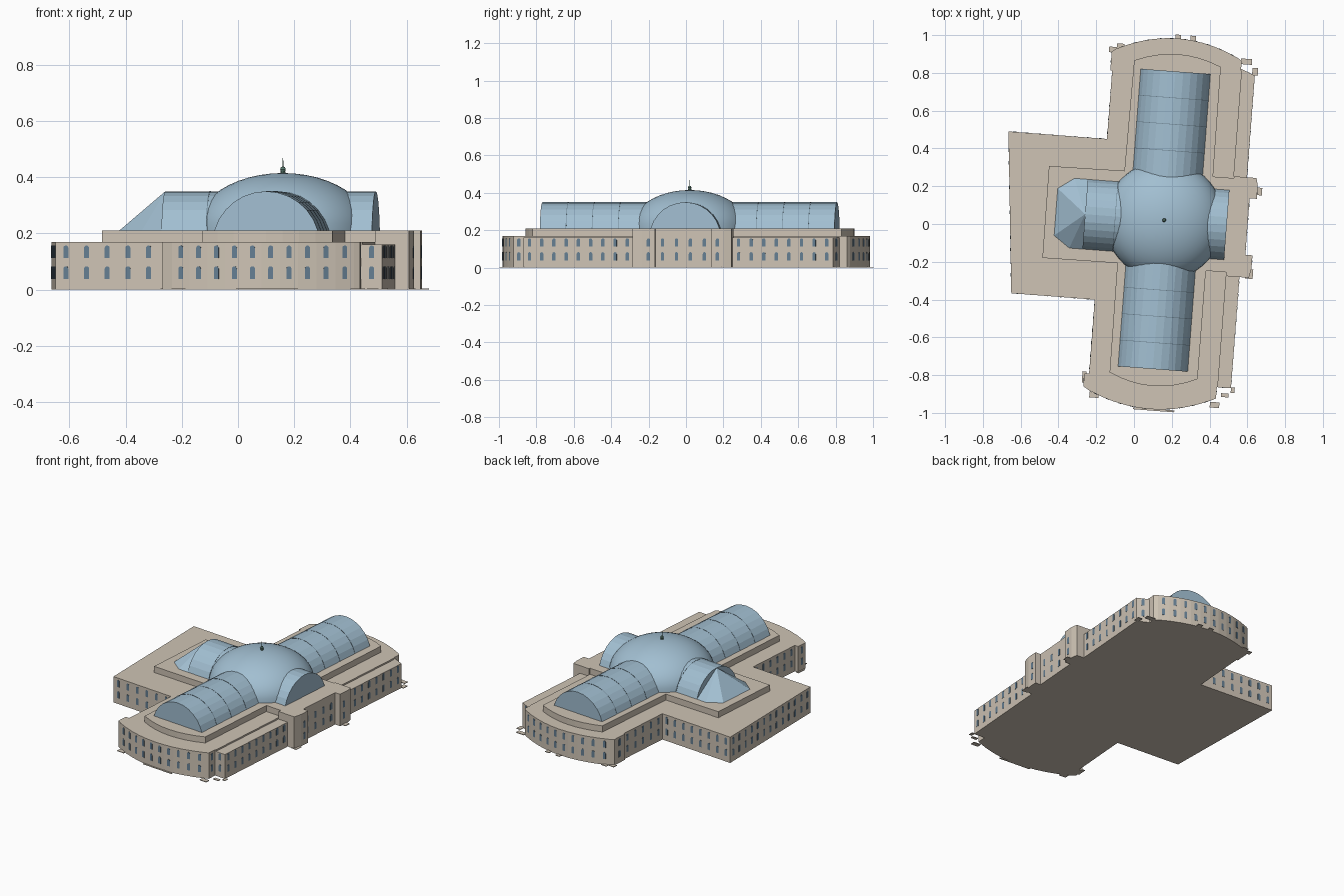
import bpy, bmesh, math
from mathutils import Matrix, Vector

if "Cube" in bpy.data.objects:
    bpy.data.objects.remove(bpy.data.objects["Cube"])

# Local frame: dome centre at the origin, building turned slightly clockwise
FRAME = Matrix.Translation((0.16, 0.02, 0)) @ Matrix.Rotation(math.radians(-4.36), 4, 'Z')


def material(name, rgb):
    m = bpy.data.materials.new(name)
    m.diffuse_color = (*rgb, 1)
    m.use_nodes = True
    m.node_tree.nodes["Principled BSDF"].inputs["Base Color"].default_value = m.diffuse_color
    return m


STONE = material("stone", (0.62, 0.55, 0.46))
GLASS = material("roof_glass", (0.36, 0.52, 0.64))
RIB = material("rib_metal", (0.16, 0.24, 0.30))
PANE = material("window_glass", (0.13, 0.21, 0.29))
BRONZE = material("bronze", (0.10, 0.20, 0.16))


def finish(name, bm, mat):
    bmesh.ops.recalc_face_normals(bm, faces=bm.faces)
    me = bpy.data.meshes.new(name)
    bm.to_mesh(me)
    bm.free()
    me.materials.append(mat)
    ob = bpy.data.objects.new(name, me)
    bpy.context.collection.objects.link(ob)
    ob.matrix_world = FRAME
    return ob


def extrude(bm, pts, vec):
    """Closed solid from a planar loop swept along vec."""
    a = [bm.verts.new(p) for p in pts]
    b = [bm.verts.new(Vector(p) + Vector(vec)) for p in pts]
    bm.faces.new(a[::-1])
    bm.faces.new(b)
    for i in range(len(a)):
        j = (i + 1) % len(a)
        bm.faces.new((a[i], a[j], b[j], b[i]))


def prism(name, pts, z0, z1, mat=STONE):
    bm = bmesh.new()
    extrude(bm, [(x, y, z0) for x, y in pts], (0, 0, z1 - z0))
    return finish(name, bm, mat)


def bow(u0, u1, v_end, v_mid, n):
    """Shallow bowed wall between u0 and u1."""
    out = []
    for i in range(n + 1):
        t = i / n
        out.append((u0 + (u1 - u0) * t, v_end + (v_mid - v_end) * 4 * t * (1 - t)))
    return out


# Main walls, counter-clockwise from the south end
ring = bow(-0.325, 0.325, -0.93, -1.003, 10)
ring += [(0.345, -0.92), (0.345, -0.86), (0.42, -0.86), (0.42, -0.27), (0.47, -0.27),
         (0.48, -0.22), (0.48, -0.15), (0.442, -0.15), (0.442, 0.15), (0.48, 0.15),
         (0.48, 0.22), (0.47, 0.26), (0.42, 0.26), (0.42, 0.80), (0.345, 0.83), (0.345, 0.87)]
ring += bow(0.325, -0.325, 0.885, 0.965, 10)
ring += [(-0.345, 0.87), (-0.345, 0.77), (-0.335, 0.77), (-0.335, 0.406), (-0.858, 0.406),
         (-0.778, -0.447), (-0.335, -0.447), (-0.335, -0.84), (-0.36, -0.84), (-0.36, -0.91)]
prism("main_walls", ring, 0, 0.16)

# Slightly higher main roof, leaving the low east strip
roof = []
for u, v in ring:
    p = (min(u, 0.35), v)
    if not roof or p != roof[-1]:
        roof.append(p)
prism("main_roof", roof, 0.16, 0.17)

# East entrance pavilion with its two piers
prism("entrance_pavilion", [(0.24, -0.25), (0.35, -0.25), (0.35, -0.27), (0.47, -0.27), (0.48, -0.22),
      (0.48, -0.15), (0.442, -0.15), (0.442, 0.15), (0.48, 0.15), (0.48, 0.22), (0.47, 0.26),
      (0.35, 0.26), (0.35, 0.25), (0.24, 0.25)], 0.16, 0.21)

# Attic tier under the glass roofs
tier = bow(-0.227, 0.24, -0.825, -0.88, 8) + [(0.24, -0.25), (0.24, 0.25)]
tier += bow(0.237, -0.223, 0.832, 0.882, 8)
tier += [(-0.23, 0.245), (-0.63, 0.24), (-0.628, -0.248), (-0.23, -0.245)]
prism("attic_tier", tier, 0.17, 0.21)

# Thin ground slabs fringing the base
bm = bmesh.new()
for u, v, w, d in [(0.0, 0.97, 0.03, 0.03), (0.08, 0.965, 0.03, 0.04), (0.37, 0.87, 0.06, 0.03),
                   (0.42, 0.82, 0.03, 0.04), (-0.34, 0.88, 0.04, 0.03), (-0.30, 0.90, 0.04, 0.03),
                   (0.02, -1.005, 0.22, 0.01), (0.34, -0.955, 0.05, 0.03), (0.39, -0.90, 0.04, 0.02),
                   (0.43, -0.87, 0.02, 0.03), (-0.36, -0.86, 0.02, 0.06), (-0.30, -0.95, 0.05, 0.03),
                   (0.49, 0.19, 0.03, 0.04), (0.47, -0.25, 0.04, 0.05)]:
    extrude(bm, [(u - w / 2, v - d / 2, 0), (u + w / 2, v - d / 2, 0),
                 (u + w / 2, v + d / 2, 0), (u - w / 2, v + d / 2, 0)], (0, 0, 0.004))
finish("ground_slabs", bm, STONE)

# Arched windows, two rows on every wall long enough
bm = bmesh.new()
W = 0.009
arch_shape = [(-W, 0), (W, 0)] + [(W * math.cos(a), 0.036 + W * math.sin(a))
                                  for a in (math.pi * k / 6 for k in range(7))]
for i, (u, v) in enumerate(ring):
    p, q = Vector((u, v, 0)), Vector((*ring[(i + 1) % len(ring)], 0))
    length = (q - p).length
    if length < 0.055:
        continue
    d = (q - p) / length
    out = Vector((d.y, -d.x, 0))
    n = max(1, int(length / 0.067 + 0.3))
    for k in range(n):
        base = p + (q - p) * ((k + 0.5) / n) - out * 0.003
        for z in (0.038, 0.112):
            extrude(bm, [base + d * s + Vector((0, 0, z + h)) for s, h in arch_shape], out * 0.0045)
finish("arched_windows", bm, PANE)

# Barrel vaults: near-semicircular section, 12 flat sides
VZ, VR = 0.158, 0.192


def arch(r, n=12):
    a0 = math.asin((0.21 - VZ) / r)
    return [(r * math.cos(a), VZ + r * math.sin(a))
            for a in (a0 + (math.pi - 2 * a0) * k / n for k in range(n + 1))]


def vault(bm, r, start, end, along_v):
    if along_v:
        extrude(bm, [(s, start, z) for s, z in arch(r)], (0, end - start, 0))
    else:
        extrude(bm, [(start, s, z) for s, z in arch(r)], (end - start, 0, 0))


bm = bmesh.new()
vault(bm, VR, -0.79, 0.79, True)
finish("long_vault", bm, GLASS)
bm = bmesh.new()
vault(bm, VR, -0.42, 0.332, False)
finish("cross_vault", bm, GLASS)

# Thin ribs across the vaults
bm = bmesh.new()
for v in (0.37, 0.51, 0.65):
    for s in (-1, 1):
        vault(bm, VR + 0.0012, s * v - 0.0015, s * v + 0.0015, True)
vault(bm, VR + 0.0012, -0.2615, -0.2585, False)
finish("vault_ribs", bm, RIB)

# Faceted hipped apse closing the west vault
bm = bmesh.new()
base = [bm.verts.new((u, v, 0.21)) for u, v in
        [(-0.42, 0.185), (-0.49, 0.185), (-0.575, 0.125), (-0.575, -0.125), (-0.49, -0.185), (-0.42, -0.185)]]
tip = bm.verts.new((-0.42, 0, 0.35))
bm.faces.new(base)
for i in range(6):
    bm.faces.new((base[i], base[(i + 1) % 6], tip))
finish("west_apse_roof", bm, GLASS)


def lathe(name, profile, n, mat, smooth=True):
    """Surface of revolution about the dome axis."""
    bm = bmesh.new()
    vs = [bm.verts.new((r, 0, z)) for r, z in profile]
    es = [bm.edges.new(e) for e in zip(vs, vs[1:])]
    bmesh.ops.spin(bm, geom=vs + es, cent=(0, 0, 0), axis=(0, 0, 1), angle=2 * math.pi,
                   steps=n, use_duplicate=False)
    bmesh.ops.remove_doubles(bm, verts=bm.verts, dist=1e-5)
    for f in bm.faces:
        f.smooth = smooth
    return finish(name, bm, mat)


# Central dome and its finial
lathe("central_dome", [(0.315 * math.cos(a), 0.21 + 0.205 * math.sin(a))
                       for a in (math.pi / 2 * k / 12 for k in range(13))], 48, GLASS)
lathe("finial", [(0, 0.41), (0.010, 0.41), (0.008, 0.422), (0.010, 0.428), (0.007, 0.436),
                 (0.0015, 0.438), (0.001, 0.468), (0, 0.47)], 10, BRONZE, False)
